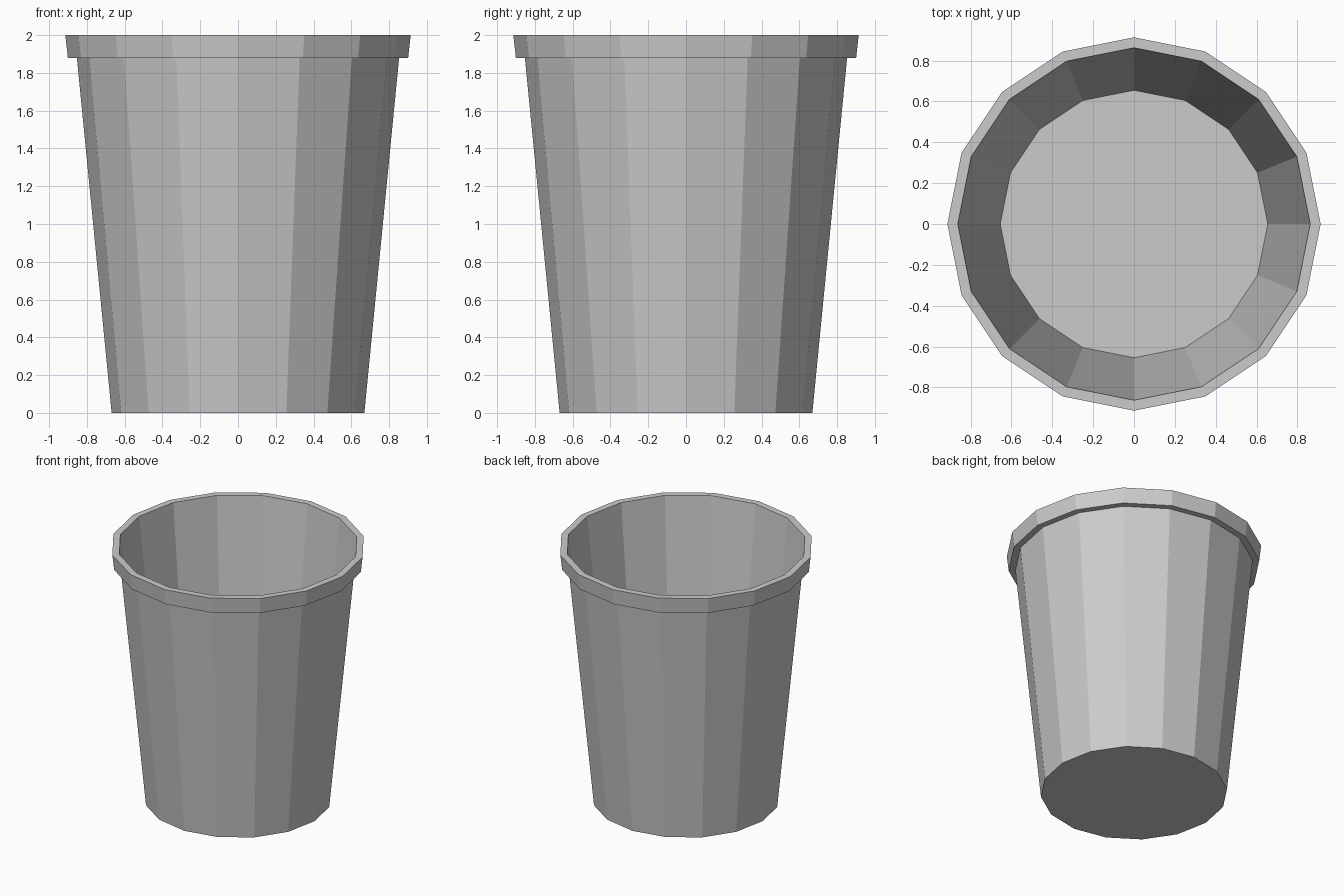
import bpy, bmesh
from math import cos, sin, tau

if "Cube" in bpy.data.objects:
    bpy.data.objects.remove(bpy.data.objects["Cube"])

SIDES = 16


def lathe(name, profile):
    """Spin a (radius, z) profile around z, capping both ends."""
    bm = bmesh.new()
    rings = [[bm.verts.new((r * cos(tau * i / SIDES), r * sin(tau * i / SIDES), z))
              for i in range(SIDES)] for r, z in profile]
    for low, high in zip(rings, rings[1:]):
        for i in range(SIDES):
            j = (i + 1) % SIDES
            bm.faces.new((low[i], low[j], high[j], high[i]))
    bm.faces.new(rings[0][::-1])
    bm.faces.new(rings[-1])
    bmesh.ops.recalc_face_normals(bm, faces=bm.faces)
    mesh = bpy.data.meshes.new(name)
    bm.to_mesh(mesh)
    bm.free()
    obj = bpy.data.objects.new(name, mesh)
    bpy.context.collection.objects.link(obj)
    return obj


# Tapered cup: underside, outer wall, overhanging rim, inner wall, inner floor
lathe("cup", [
    (0.669, 0.0),
    (0.853, 1.88),
    (0.901, 1.88),
    (0.914, 2.0),
    (0.863, 2.0),
    (0.655, 0.012),
])
